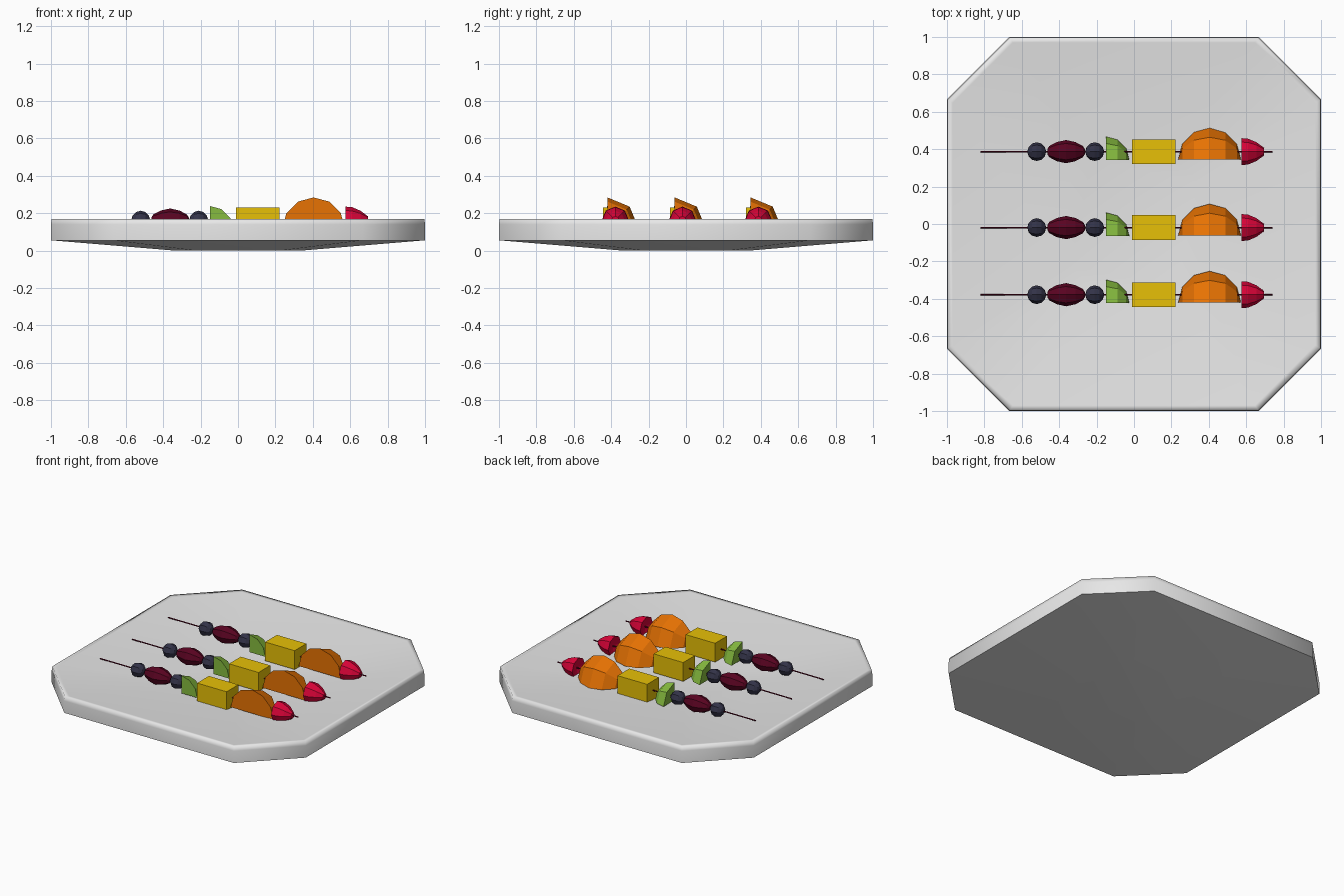
import bpy, bmesh, math
from mathutils import Matrix

if "Cube" in bpy.data.objects:
    bpy.data.objects.remove(bpy.data.objects["Cube"])


def mat(name, r, g, b):
    m = bpy.data.materials.new(name)
    m.diffuse_color = (r, g, b, 1)
    m.use_nodes = True
    m.node_tree.nodes["Principled BSDF"].inputs["Base Color"].default_value = m.diffuse_color
    return m


WHITE = mat("plate_white", .8, .8, .8)
YELLOW = mat("pineapple_yellow", .8, .53, .002)
ORANGE = mat("orange_peel", .8, .17, .001)
GREEN = mat("melon_green", .24, .5, .05)
RED = mat("strawberry_red", .7, .001, .04)
MAROON = mat("grape_maroon", .1, .001, .015)
NAVY = mat("blueberry_navy", .033, .033, .065)


def finish(name, bm, material):
    bmesh.ops.recalc_face_normals(bm, faces=bm.faces)
    me = bpy.data.meshes.new(name)
    bm.to_mesh(me)
    bm.free()
    me.materials.append(material)
    ob = bpy.data.objects.new(name, me)
    bpy.context.collection.objects.link(ob)
    return ob


def loft(bm, loops):
    """Skin a list of equal closed point loops and cap both ends."""
    vs = [[bm.verts.new(p) for p in lp] for lp in loops]
    n = len(vs[0])
    for a, b in zip(vs, vs[1:]):
        for i in range(n):
            j = (i + 1) % n
            bm.faces.new((a[i], a[j], b[j], b[i]))
    bm.faces.new(vs[0])
    bm.faces.new(vs[-1])


def turned(name, profile, x, y, z, material, n=8):
    """Solid of revolution about the skewer direction; profile is (x, radius)."""
    bm = bmesh.new()
    loft(bm, [[(x + px, y + r * math.cos(2 * math.pi * i / n), z + r * math.sin(2 * math.pi * i / n))
               for i in range(n)] for px, r in profile])
    return finish(name, bm, material)


def wedge(name, r, segs, x, y, z, material):
    """Quarter-round fruit wedge with flat front and bottom, 30 degree steps along x."""
    bm = bmesh.new()
    loops = []
    for i in range(segs + 1):
        t = math.radians(30 * i)
        px, pr = r * math.cos(t), max(r * math.sin(t), .0001)
        loops.append([(x + px, y, z)] +
                     [(x + px, y + pr * math.sin(a), z + pr * math.cos(a))
                      for a in (0, math.pi / 4, math.pi / 2)])
    loft(bm, loops)
    bmesh.ops.remove_doubles(bm, verts=bm.verts, dist=.0005)
    return finish(name, bm, material)


# Plate: octagonal shallow dish, softly rolled over the rim, crisp lower edge
C = .667
OCT = [(1, -C), (1, C), (C, 1), (-C, 1), (-1, C), (-1, -C), (-C, -1), (C, -1)]
bm = bmesh.new()
loft(bm, [[(x * s, y * s, z) for x, y in OCT]
          for s, z in ((.34, 0), (1, .055), (1, .14), (.996, .17), (.97, .167), (.34, .09))])
for f in bm.faces:
    f.smooth = True
for e in bm.edges:
    if all(abs(v.co.z - .055) < .001 for v in e.verts):
        e.smooth = False
finish("plate", bm, WHITE)

# Round fruit profile (unit ball cut into six bands)
BALL = [(-math.cos(math.pi * i / 6), max(math.sin(math.pi * i / 6), .05)) for i in range(7)]
GRAPE = [(-.1, .014), (-.09, .03), (-.05, .051), (0, .062), (.05, .051), (.09, .03), (.1, .014)]
H = .163  # skewer height

for k, y in enumerate((.387, -.019, -.378), 1):
    turned(f"skewer_{k}", [(-.82, .004), (.74, .004)], 0, y, H, MAROON, 6)
    for side, x in (("outer", -.52), ("inner", -.21)):
        turned(f"blueberry_{side}_{k}", [(a * .05, b * .05) for a, b in BALL], x, y, H, NAVY)
    turned(f"grape_{k}", GRAPE, -.363, y, H, MAROON)
    wedge(f"melon_wedge_{k}", .125, 3, -.15, y - .045, .113, GREEN)
    # Pineapple block
    bm = bmesh.new()
    bmesh.ops.create_cube(bm, size=1, matrix=Matrix.Translation((.105, y, H)) @
                          Matrix.Diagonal((.232, .132, .134, 1)))
    finish(f"pineapple_block_{k}", bm, YELLOW)
    wedge(f"orange_wedge_{k}", .168, 6, .404, y - .042, .116, ORANGE)
    turned(f"strawberry_{k}", [(.59, .02), (.575, .072), (.61, .069), (.655, .05), (.695, .02)],
           0, y, H, RED)
